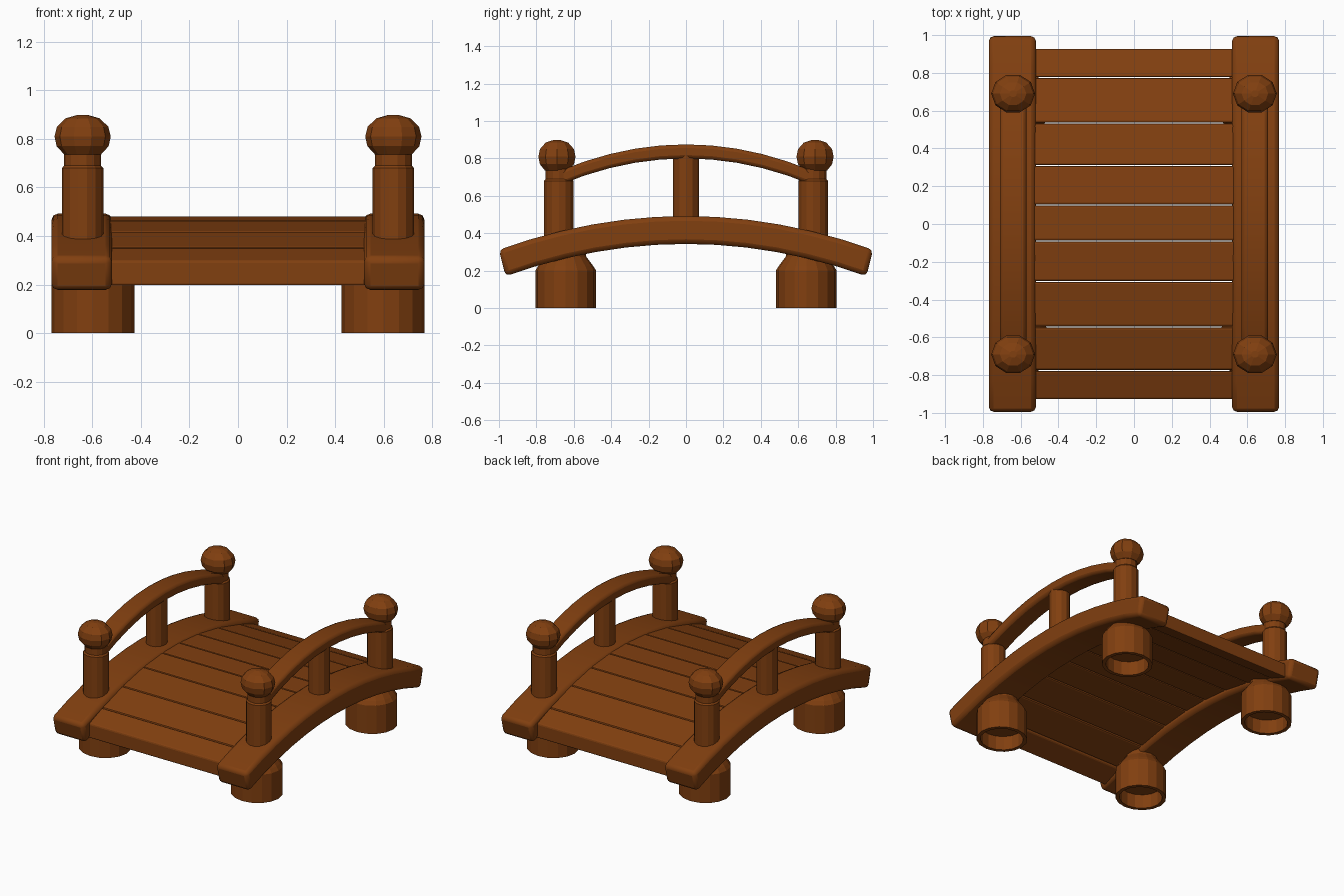
import bpy, bmesh, math

if "Cube" in bpy.data.objects:
    bpy.data.objects.remove(bpy.data.objects["Cube"])

wood = bpy.data.materials.new("brown wood")
wood.diffuse_color = (0.22, 0.05, 0.005, 1)
wood.use_nodes = True
wood.node_tree.nodes["Principled BSDF"].inputs["Base Color"].default_value = wood.diffuse_color


def make(name, bm, bevel=0.0, smooth=False):
    bmesh.ops.recalc_face_normals(bm, faces=bm.faces[:])
    me = bpy.data.meshes.new(name)
    bm.to_mesh(me)
    bm.free()
    me.materials.append(wood)
    ob = bpy.data.objects.new(name, me)
    bpy.context.collection.objects.link(ob)
    if bevel:
        m = ob.modifiers.new("worn edges", 'BEVEL')
        m.width = bevel
        m.segments = 2
        m.limit_method = 'ANGLE'
        m.angle_limit = math.radians(40)
    if smooth:
        bpy.context.view_layer.objects.active = ob
        ob.select_set(True)
        bpy.ops.object.shade_smooth_by_angle(angle=math.radians(30))
        ob.select_set(False)
    return ob


def arched(name, x0, x1, top, bot, ys, slant=1.0, bevel=0.02, smooth=True):
    """Bar along y whose top and bottom follow the given height rules."""
    bm = bmesh.new()
    rings = []
    for y in ys:
        yb = y * slant
        rings.append([bm.verts.new(p) for p in (
            (x0, y, top(y)), (x1, y, top(y)), (x1, yb, bot(yb)), (x0, yb, bot(yb)))])
    for a, b in zip(rings, rings[1:]):
        for i in range(4):
            j = (i + 1) % 4
            bm.faces.new((a[i], a[j], b[j], b[i]))
    bm.faces.new(rings[0])
    bm.faces.new(rings[-1])
    return make(name, bm, bevel, smooth)


def turned(name, cx, cy, profile, sides, sy=1.0):
    """Flat-sided turned part from (radius, height) pairs."""
    bm = bmesh.new()
    rings = []
    for r, z in profile:
        rings.append([bm.verts.new((cx + r * math.cos(2 * math.pi * k / sides),
                                    cy + r * sy * math.sin(2 * math.pi * k / sides), z))
                      for k in range(sides)])
    for a, b in zip(rings, rings[1:]):
        for i in range(sides):
            j = (i + 1) % sides
            bm.faces.new((a[i], a[j], b[j], b[i]))
    bm.faces.new(rings[0])
    bm.faces.new(rings[-1])
    return make(name, bm)


def span(a, b, n):
    return [a + (b - a) * i / n for i in range(n + 1)]


# deck planks
edges = [-0.93, -0.775, -0.545, -0.305, -0.09, 0.10, 0.31, 0.535, 0.775, 0.93]
for i, (a, b) in enumerate(zip(edges, edges[1:])):
    arched(f"plank_{i + 1}", -0.56, 0.56,
           lambda y: 0.483 - 0.215 * y * y, lambda y: 0.385 - 0.222 * y * y,
           [a + 0.003, b - 0.003], bevel=0.01, smooth=False)

for sx, side in ((-1, "left"), (1, "right")):
    # side beam and handrail
    arched(f"{side}_beam", sx * 0.52, sx * 0.768,
           lambda y: 0.492 - 0.18 * y * y, lambda y: 0.343 - 0.185 * y * y,
           span(-1.0, 1.0, 12), slant=0.965, bevel=0.025)
    arched(f"{side}_handrail", sx * 0.57, sx * 0.71,
           lambda y: 0.875 - 0.31 * y * y, lambda y: 0.80 - 0.31 * y * y,
           span(-0.68, 0.68, 10), bevel=0.018)
    # middle baluster
    turned(f"{side}_baluster", sx * 0.64, 0, [(0.07, 0.42), (0.07, 0.83)], 12)

    for sy, end in ((-1, "front"), (1, "back")):
        # railing post with neck
        turned(f"{side}_{end}_post", sx * 0.64, sy * 0.68,
               [(0.085, 0.33), (0.085, 0.68), (0.076, 0.69), (0.076, 0.76)], 14, 0.96)
        # post knob
        turned(f"{side}_{end}_knob", sx * 0.64, sy * 0.69,
               [(0.075, 0.735), (0.107, 0.77), (0.116, 0.81), (0.106, 0.85),
                (0.07, 0.885), (0.02, 0.899)], 10, 0.9)
        # hollow footing
        turned(f"{side}_{end}_footing", sx * 0.598, sy * 0.643,
               [(0.143, 0.10), (0.145, 0.0), (0.171, 0.0), (0.171, 0.2),
                (0.155, 0.225), (0.115, 0.275), (0.105, 0.33)], 16, 0.95)
